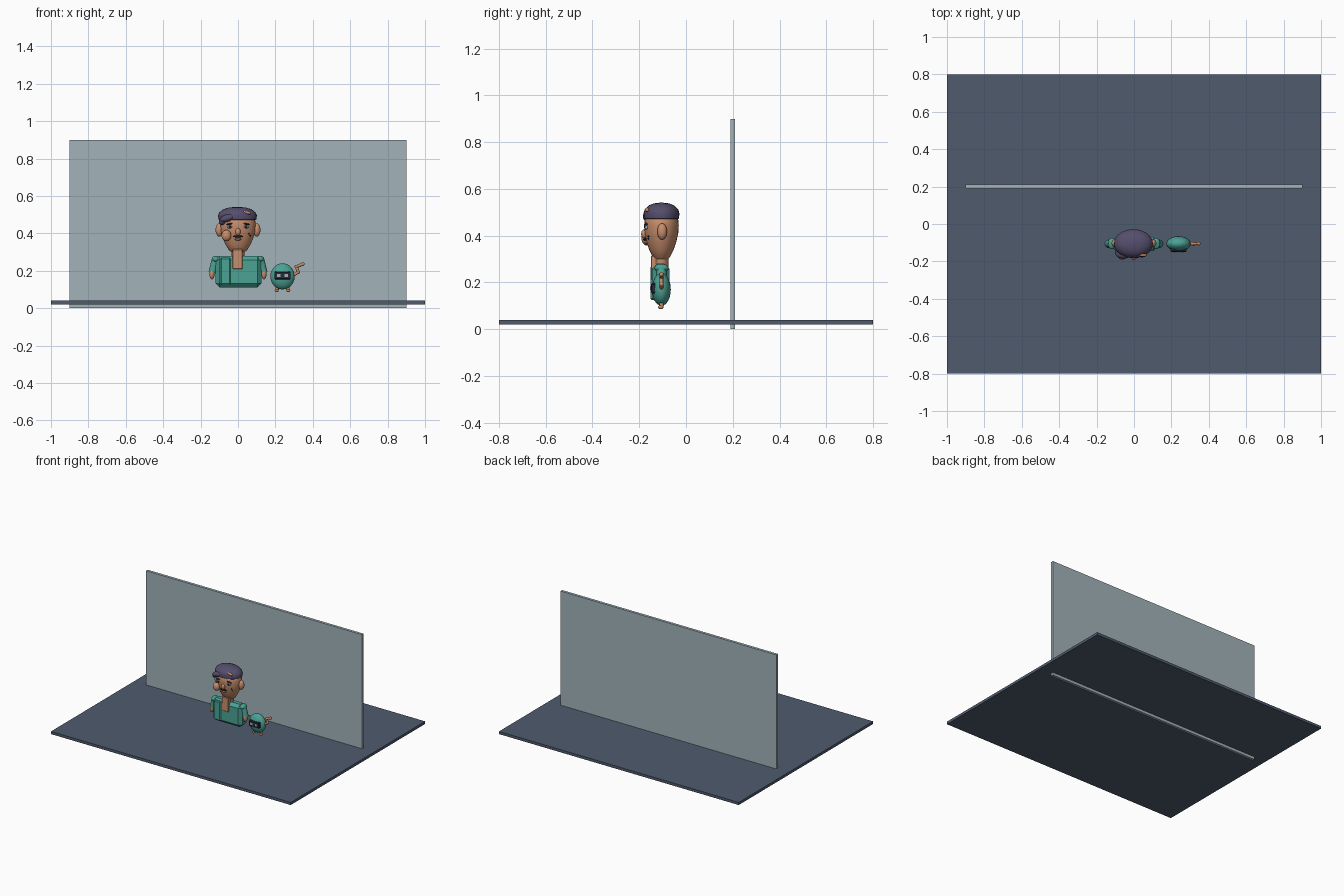
import bpy, bmesh
from math import pi, cos, sin
from mathutils import Vector

cube = bpy.data.objects.get("Cube")
if cube:
    bpy.data.objects.remove(cube, do_unlink=True)


def material(name, rgb):
    m = bpy.data.materials.new(name)
    m.use_nodes = True
    m.diffuse_color = (*rgb, 1)
    m.node_tree.nodes["Principled BSDF"].inputs["Base Color"].default_value = (*rgb, 1)
    return m


slate = material("slate floor", (0.08, 0.105, 0.155))
grey = material("pale grey", (0.36, 0.45, 0.49))
skin = material("skin", (0.58, 0.27, 0.15))
teal = material("teal", (0.07, 0.36, 0.30))
plum = material("plum", (0.09, 0.075, 0.15))
dark = material("dark navy", (0.02, 0.025, 0.045))


def finish(obj, name, mat, smooth=True):
    obj.name = name
    obj.data.materials.append(mat)
    if smooth:
        bpy.ops.object.select_all(action='DESELECT')
        obj.select_set(True)
        bpy.context.view_layer.objects.active = obj
        bpy.ops.object.shade_smooth_by_angle(angle=pi / 5)
    return obj


def box(name, mat, lo, hi, bevel=0):
    lo, hi = Vector(lo), Vector(hi)
    bpy.ops.mesh.primitive_cube_add(size=1, location=(lo + hi) / 2)
    o = bpy.context.object
    o.scale = hi - lo
    bpy.ops.object.transform_apply(location=False, rotation=False)
    if bevel:
        b = o.modifiers.new("chamfer", 'BEVEL')
        b.width, b.segments = bevel, 1
    return finish(o, name, mat, False)


def ball(name, mat, centre, radii, tilt=0, seg=24):
    bpy.ops.mesh.primitive_uv_sphere_add(segments=seg, ring_count=seg // 2,
                                         location=centre, rotation=(0, tilt, 0))
    o = bpy.context.object
    o.scale = radii
    return finish(o, name, mat)


def lathe(name, mat, profile, centre, squash, seg=28):
    """Spin (radius, z) points round z, squashed in y."""
    bm = bmesh.new()
    rings = [[bm.verts.new((r * cos(2 * pi * i / seg), squash * r * sin(2 * pi * i / seg), z))
              for i in range(seg)] for r, z in profile]
    for a, b in zip(rings, rings[1:]):
        for i in range(seg):
            j = (i + 1) % seg
            bm.faces.new((a[i], a[j], b[j], b[i]))
    bm.faces.new(rings[0][::-1])
    bm.faces.new(rings[-1])
    me = bpy.data.meshes.new(name)
    bm.to_mesh(me)
    bm.free()
    o = bpy.data.objects.new(name, me)
    o.location = centre
    bpy.context.collection.objects.link(o)
    return finish(o, name, mat)


def rod(name, mat, a, b, radius):
    a, b = Vector(a), Vector(b)
    bpy.ops.mesh.primitive_cylinder_add(vertices=12, radius=radius, depth=(b - a).length,
                                        location=(a + b) / 2)
    o = bpy.context.object
    o.rotation_euler = (b - a).to_track_quat('Z', 'Y').to_euler()
    return finish(o, name, mat)


# Setting
box("floor", slate, (-1, -0.8, 0.02), (1, 0.8, 0.04))
box("back_wall", grey, (-0.9, 0.19, 0), (0.9, 0.21, 0.9))

# Torso
Y = -0.105
box("torso", teal, (-0.12, -0.145, 0.11), (0.125, -0.07, 0.28), 0.022)
box("jacket_panel", teal, (-0.095, -0.152, 0.125), (-0.04, -0.13, 0.27), 0.006)
box("shirt_front", skin, (-0.03, -0.15, 0.21), (0.025, -0.125, 0.315), 0.003)
lathe("neck", skin, [(0.036, 0.25), (0.036, 0.31), (0.042, 0.33)], (0, Y, 0), 0.85)

# Head
lathe("head", skin, [(0.03, 0.295), (0.048, 0.31), (0.067, 0.34), (0.082, 0.375),
                     (0.092, 0.41), (0.095, 0.445), (0.091, 0.475), (0.07, 0.505)],
      (0, Y, 0), 0.78)
lathe("cap", plum, [(0.09, 0.468), (0.101, 0.474), (0.104, 0.495), (0.097, 0.512),
                    (0.075, 0.529), (0.045, 0.538), (0.012, 0.541)], (-0.003, Y, 0), 0.74)
ball("cap_brim", plum, (-0.055, -0.16, 0.482), (0.045, 0.025, 0.02), -0.3)
ball("cap_lock", plum, (-0.085, -0.15, 0.463), (0.018, 0.022, 0.018))
ball("cap_badge", skin, (0.05, -0.166, 0.511), (0.022, 0.009, 0.008), 0.25, 16)
ball("cheek_disc", skin, (-0.062, -0.168, 0.388), (0.026, 0.022, 0.03))
ball("nose", skin, (0, -0.178, 0.408), (0.014, 0.014, 0.02), 0, 16)
ball("moustache", dark, (0, -0.176, 0.384), (0.027, 0.008, 0.006), 0, 16)
ball("lower_lip", skin, (0, -0.171, 0.368), (0.018, 0.008, 0.006), 0, 16)

for s, side in ((-1, "right"), (1, "left")):
    ball(side + "_ear", skin, (s * 0.1, Y + 0.003, 0.418), (0.02, 0.021, 0.035))
    ball(side + "_eye", grey, (s * 0.043, -0.168, 0.435), (0.015, 0.008, 0.009), 0, 16)
    ball(side + "_pupil", dark, (s * 0.043, -0.175, 0.435), (0.007, 0.004, 0.007), 0, 12)
    ball(side + "_brow", dark, (s * 0.045, -0.17, 0.45), (0.02, 0.007, 0.005), s * 0.2, 12)
    # Arms
    rod(side + "_sleeve", teal, (s * 0.118, Y, 0.265), (s * 0.137, Y, 0.19), 0.021)
    ball(side + "_shoulder", teal, (s * 0.118, Y, 0.262), (0.022, 0.03, 0.018))
    ball(side + "_hand", skin, (s * 0.139, Y - 0.005, 0.184), (0.014, 0.018, 0.03))
for x, z in ((0.058, 0.398), (0.066, 0.388)):
    ball("freckle", dark, (x, -0.161, z), (0.004, 0.004, 0.004), 0, 8)

# Small companion
P = 0.238
ball("companion_body", teal, (P, Y, 0.17), (0.065, 0.04, 0.07))
box("companion_visor", dark, (P - 0.044, -0.15, 0.153), (P + 0.044, -0.125, 0.197), 0.005)
for s, side in ((-1, "right"), (1, "left")):
    box("companion_" + side + "_eye", grey, (P + s * 0.02 - 0.009, -0.153, 0.167),
        (P + s * 0.02 + 0.009, -0.148, 0.183))
    rod("companion_" + side + "_leg", skin, (P + s * 0.026, Y, 0.12), (P + s * 0.03, Y, 0.092), 0.009)
    ball("companion_" + side + "_foot", skin, (P + s * 0.031, Y - 0.003, 0.094), (0.011, 0.012, 0.008), 0, 12)
tail = [(0.295, Y, 0.175), (0.322, Y, 0.193), (0.312, Y, 0.222), (0.346, Y, 0.235)]
for a, b in zip(tail, tail[1:]):
    rod("companion_tail", skin, a, b, 0.008)
    ball("companion_tail_joint", skin, b, (0.01, 0.01, 0.01), 0, 12)
